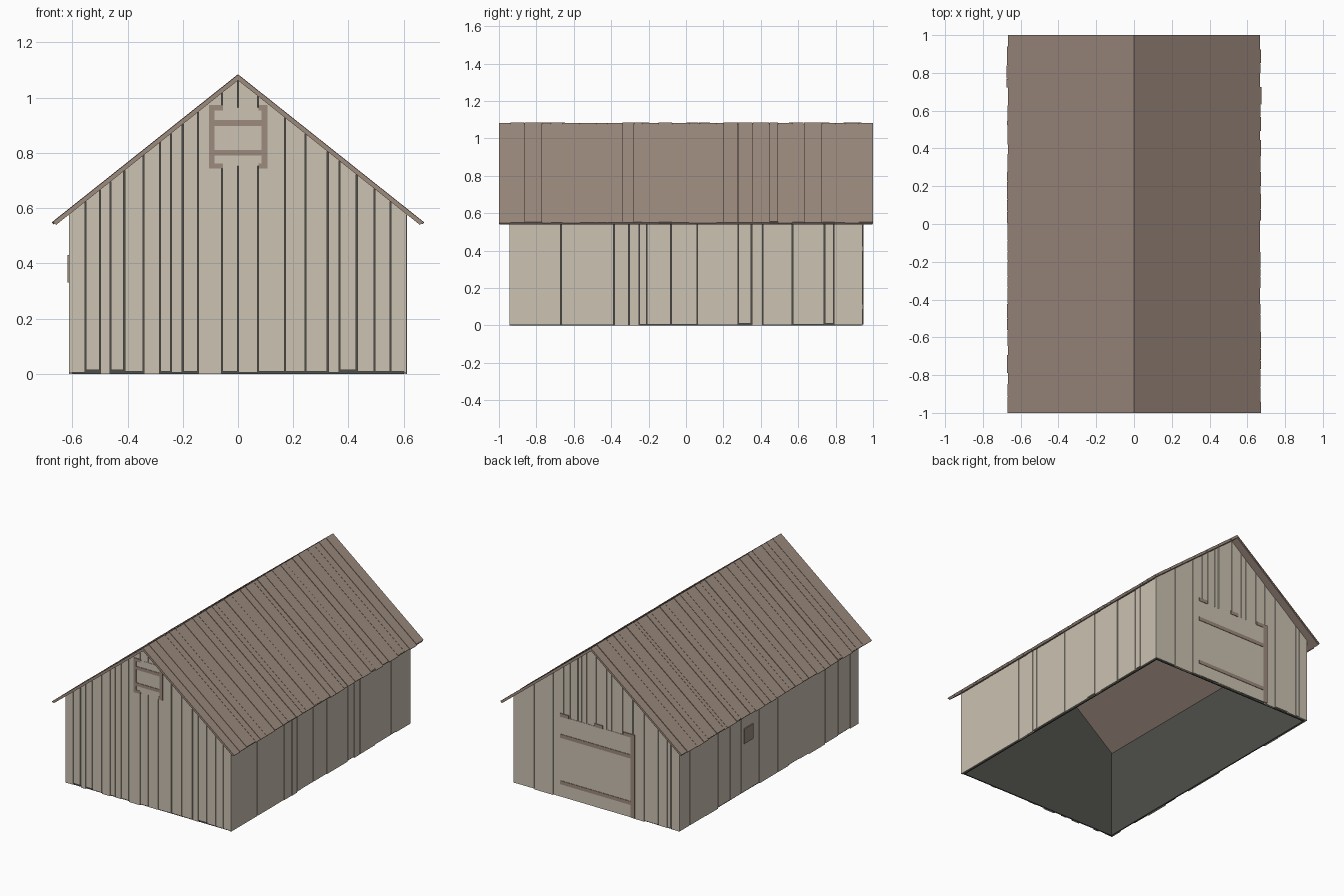
import bpy, bmesh, random
from mathutils import Vector

random.seed(4)
if "Cube" in bpy.data.objects:
    bpy.data.objects.remove(bpy.data.objects["Cube"], do_unlink=True)

HW, HL = 0.613, 0.945           # wall half width and half length
RIDGE, PITCH, ROOF = 1.085, 0.795, 0.022
GAP = 0.002


def material(name, color):
    m = bpy.data.materials.new(name)
    m.use_nodes = True
    m.diffuse_color = (*color, 1)
    m.node_tree.nodes["Principled BSDF"].inputs["Base Color"].default_value = (*color, 1)
    return m


PALE = material("pale weathered wood", (0.597, 0.539, 0.445))
BROWN = material("brown wood", (0.337, 0.258, 0.209))
DARK = material("dark lining", (0.076, 0.076, 0.067))


def prism(bm, points, offset):
    """Closed solid from a planar outline swept along an offset."""
    low = [bm.verts.new(p) for p in points]
    high = [bm.verts.new(Vector(p) + Vector(offset)) for p in points]
    bm.faces.new(low)
    bm.faces.new(high[::-1])
    for i in range(len(low)):
        j = (i + 1) % len(low)
        bm.faces.new((low[j], low[i], high[i], high[j]))


def finish(bm, name, mat):
    bmesh.ops.recalc_face_normals(bm, faces=bm.faces)
    mesh = bpy.data.meshes.new(name)
    bm.to_mesh(mesh)
    bm.free()
    mesh.materials.append(mat)
    ob = bpy.data.objects.new(name, mesh)
    bpy.context.collection.objects.link(ob)


def eave(x):
    """Height of the roof underside."""
    return RIDGE - ROOF - PITCH * abs(x)


def cuts(a, b, n):
    """Irregular seam positions strictly between a and b."""
    step = (b - a) / n
    return [a + step * (i + random.uniform(-0.3, 0.3)) for i in range(1, n)]


def strips(a, b, seams):
    edges = [a] + sorted(seams) + [b]
    return list(zip(edges, edges[1:]))


def gable_boards(name, side, seams):
    bm = bmesh.new()
    for a, b in strips(-HW, HW, seams):
        a, b = a + GAP, b - GAP
        z = random.choice((0, 0.004, 0.008, 0.014))
        depth = random.uniform(0.009, 0.012)
        y = side * (HL - 0.012)
        top = [(b, y, eave(b)), (a, y, eave(a))]
        if a < 0 < b:
            top.insert(1, (0, y, eave(0)))
        prism(bm, [(a, y, z), (b, y, z)] + top, (0, side * depth, 0))
    finish(bm, name, PALE)


def side_boards(name, side, seams):
    bm = bmesh.new()
    for a, b in strips(-HL, HL, seams):
        a, b = a + GAP, b - GAP
        z = random.choice((0, 0.003, 0.006, 0.01))
        depth = random.uniform(0.009, 0.012)
        x, h = side * (HW - 0.012), eave(HW)
        prism(bm, [(x, a, z), (x, b, z), (x, b, h), (x, a, h)], (side * depth, 0, 0))
    finish(bm, name, PALE)


# Board walls
gable_boards("front_wall_boards", -1, [
    -0.552, -0.5, -0.462, -0.412, -0.343, -0.282, -0.242, -0.2, -0.145, -0.058,
    0, 0.072, 0.17, 0.245, 0.325, 0.368, 0.43, 0.495, 0.552])
gable_boards("back_wall_boards", 1, [
    0.457, 0.318, 0.238, 0.193, 0.135, 0.106, 0.07, 0, -0.077, -0.113,
    -0.194, -0.27, -0.354, -0.457, -0.522, -0.55])
side_boards("left_wall_boards", 1, [
    -0.668, -0.385, -0.305, -0.25, -0.21, -0.08, 0.06, 0.28, 0.35, 0.41,
    0.57, 0.74, 0.79])
side_boards("right_wall_boards", -1, cuts(-HL, HL, 15))

# Dark lining inside the boards, open at the floor
bm = bmesh.new()
ix, iy = HW - 0.012, HL - 0.012
for s in (-1, 1):
    outline = [(-ix, s * iy, 0), (ix, s * iy, 0), (ix, s * iy, eave(ix)),
               (0, s * iy, eave(0)), (-ix, s * iy, eave(ix))]
    prism(bm, outline, (0, -s * 0.008, 0))
    h = eave(ix)
    prism(bm, [(s * ix, -iy, 0), (s * ix, iy, 0), (s * ix, iy, h), (s * ix, -iy, h)],
          (-s * 0.008, 0, 0))
finish(bm, "wall_lining", DARK)


def roof_piece(bm, side, y0, y1, top, thick, reach):
    """Sloping board with a square-cut lower end and a plumb ridge cut."""
    x, z = side * reach, top - PITCH * reach
    prism(bm, [(0, y0, top), (x, y0, z),
               (x - side * thick * 0.49, y0, z - thick * 0.61), (0, y0, top - thick)],
          (0, y1 - y0, 0))


# Roof deck and its boards
bm = bmesh.new()
for s in (-1, 1):
    roof_piece(bm, s, -0.998, 0.998, RIDGE - 0.007, ROOF - 0.007, 0.666)
finish(bm, "roof_deck", BROWN)
for s, name in ((1, "left_roof_boards"), (-1, "right_roof_boards")):
    bm = bmesh.new()
    for a, b in strips(-1, 1, cuts(-1, 1, 28)):
        roof_piece(bm, s, a + GAP * 0.7 * (a > -1), b - GAP * 0.7 * (b < 1),
                   RIDGE - random.uniform(0, 0.003),
                   0.01, 0.67 + random.uniform(-0.004, 0.004))
    finish(bm, name, BROWN)


def plates(name, mat, side, rects, out):
    """Thin plates (x0, x1, z0, z1) on a gable wall."""
    bm = bmesh.new()
    y = side * (HL - 0.002)
    for a, b, c, d in rects:
        prism(bm, [(a, y, c), (b, y, c), (b, y, d), (a, y, d)], (0, side * out, 0))
    finish(bm, name, mat)


# Loft hatch on the front gable
plates("loft_hatch_panel", PALE, -1,
       [(-0.088, -0.019, 0.752, 0.965), (-0.017, 0.088, 0.752, 0.965)], 0.003)
plates("loft_hatch_trim", BROWN, -1, [
    (-0.105, -0.085, 0.743, 0.973), (0.085, 0.107, 0.743, 0.973),
    (-0.086, 0.086, 0.898, 0.92), (-0.086, 0.086, 0.79, 0.811),
    (-0.086, -0.055, 0.953, 0.973), (0.075, 0.086, 0.953, 0.973),
    (-0.086, -0.055, 0.743, 0.762), (0.075, 0.086, 0.743, 0.762)], 0.006)

# Large door on the back gable
plates("back_door_panel", PALE, 1, [(-0.26, 0.265, 0.005, 0.54)], 0.003)
plates("back_door_trim", BROWN, 1, [
    (-0.285, -0.255, 0.005, 0.56), (-0.256, 0.265, 0.397, 0.422),
    (-0.256, 0.265, 0.088, 0.112), (0.2, 0.265, 0.537, 0.56),
    (-0.05, 0.01, 0.537, 0.56), (-0.256, -0.2, 0.537, 0.56)], 0.006)

# Small shutter on the long right wall
bm = bmesh.new()
x = -(HW - 0.002)
prism(bm, [(x, 0.17, 0.33), (x, 0.265, 0.33), (x, 0.265, 0.43), (x, 0.17, 0.43)],
      (-0.006, 0, 0))
finish(bm, "side_shutter", BROWN)
